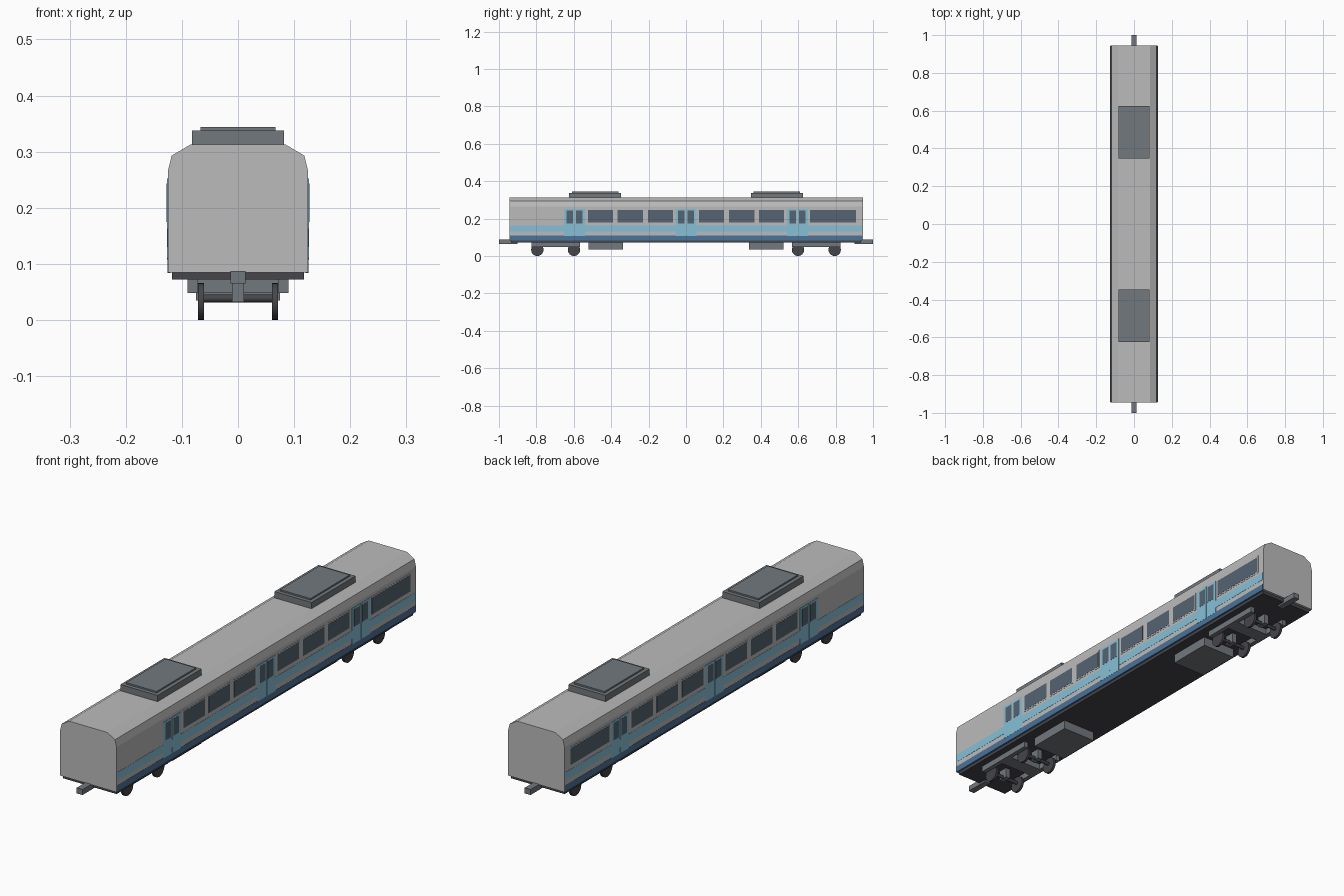
import bpy, bmesh, math

if "Cube" in bpy.data.objects:
    bpy.data.objects.remove(bpy.data.objects["Cube"])


def material(name, r, g, b):
    m = bpy.data.materials.new(name)
    m.diffuse_color = (r, g, b, 1)
    m.use_nodes = True
    m.node_tree.nodes["Principled BSDF"].inputs["Base Color"].default_value = m.diffuse_color
    return m


DARK_BLUE = material("dark_blue", 0.07, 0.17, 0.32)
LIGHT_BLUE = material("light_blue", 0.24, 0.53, 0.68)
GLASS = material("glass", 0.09, 0.13, 0.17)
SHELL = material("shell_grey", 0.5, 0.5, 0.5)
STEEL = material("steel_grey", 0.17, 0.19, 0.21)
BLACK = material("dark_grey", 0.06, 0.06, 0.07)


def finish(name, bm, mat):
    bmesh.ops.recalc_face_normals(bm, faces=bm.faces)
    me = bpy.data.meshes.new(name)
    bm.to_mesh(me)
    bm.free()
    me.materials.append(mat)
    ob = bpy.data.objects.new(name, me)
    bpy.context.collection.objects.link(ob)
    return ob


def box(name, xs, ys, zs, mat):
    bm = bmesh.new()
    bmesh.ops.create_cube(bm, size=1)
    for v in bm.verts:
        for i, (a, b) in enumerate((xs, ys, zs)):
            v.co[i] = a if v.co[i] < 0 else b
    return finish(name, bm, mat)


def sides(name, xs, ys, zs, mat):
    """The same box on the right and left side."""
    box("right_" + name, xs, ys, zs, mat)
    box("left_" + name, (-xs[1], -xs[0]), ys, zs, mat)


def extrude_profile(name, half, y, mat):
    """Symmetric cross-section in x-z, extruded along y."""
    pts = half + [(-x, z) for x, z in reversed(half)]
    bm = bmesh.new()
    face = bm.faces.new([bm.verts.new((x, -y, z)) for x, z in pts])
    ext = bmesh.ops.extrude_face_region(bm, geom=[face])
    bmesh.ops.translate(bm, vec=(0, 2 * y, 0),
                        verts=[g for g in ext["geom"] if isinstance(g, bmesh.types.BMVert)])
    return finish(name, bm, mat)


def cylinder_x(name, xs, y, z, r, n, mat):
    bm = bmesh.new()
    bmesh.ops.create_cone(bm, cap_ends=True, segments=n, radius1=r, radius2=r,
                          depth=xs[1] - xs[0])
    for v in bm.verts:
        v.co = (v.co.z + sum(xs) / 2, v.co.x + y, v.co.y + z)
    ob = finish(name, bm, mat)
    bpy.ops.object.select_all(action="DESELECT")
    ob.select_set(True)
    bpy.context.view_layer.objects.active = ob
    bpy.ops.object.shade_smooth_by_angle(angle=math.radians(35))


# Body shell, roof and underframe
extrude_profile("car_body", [(0.125, 0.085), (0.125, 0.265)], 0.945, SHELL)
extrude_profile("roof", [(0.125, 0.265), (0.118, 0.293), (0.084, 0.313)], 0.945, SHELL)
box("underframe", (-0.118, 0.118), (-0.935, 0.935), (0.072, 0.086), BLACK)

# Painted stripes
sides("lower_stripe", (0.12, 0.1258), (-0.942, 0.942), (0.084, 0.11), DARK_BLUE)
sides("waist_stripe", (0.12, 0.1258), (-0.942, 0.942), (0.13, 0.163), LIGHT_BLUE)

# Double doors with two narrow windows each, and a step below
for c in (-0.596, 0.0, 0.596):
    for s in (-1, 1):
        m = c + s * 0.029
        sides("door_leaf", (0.12, 0.1264), (m - 0.0275, m + 0.0275), (0.108, 0.252), LIGHT_BLUE)
        w = c + s * 0.025
        sides("door_window", (0.12, 0.127), (w - 0.018, w + 0.018), (0.175, 0.243), GLASS)

# Passenger windows with thin frames
windows = [(s * c, 0.067) for c in (0.137, 0.298, 0.456) for s in (-1, 1)] + [(0.786, 0.122)]
for c, h in windows:
    sides("window_frame", (0.12, 0.1258), (c - h - 0.006, c + h + 0.006), (0.174, 0.252), SHELL)
    sides("window_glass", (0.12, 0.1263), (c - h, c + h), (0.18, 0.246), GLASS)

for s in (-1, 1):
    # Roof air units
    c = s * 0.486
    box("roof_unit", (-0.082, 0.082), (c - 0.139, c + 0.139), (0.31, 0.338), STEEL)
    box("roof_unit_lid", (-0.067, 0.067), (c - 0.124, c + 0.124), (0.337, 0.344), STEEL)

    # Underfloor equipment and coupler
    c = s * 0.43
    box("equipment_box", (-0.075, 0.075), (c - 0.092, c + 0.092), (0.035, 0.073), STEEL)
    box("coupler", (-0.013, 0.013), sorted((s * 0.9, s * 1.0)), (0.065, 0.087), STEEL)

    # Bogie frame
    c = s * 0.697
    sides("bogie_beam", (0.072, 0.09), (c - 0.13, c + 0.13), (0.048, 0.073), STEEL)
    box("bogie_bolster", (-0.09, 0.09), (c - 0.03, c + 0.03), (0.048, 0.073), STEEL)

    # Wheelsets
    for y in (c - 0.098, c + 0.098):
        cylinder_x("axle", (-0.065, 0.065), y, 0.0385, 0.007, 12, BLACK)
        box("axle_gearbox", (-0.011, 0.011), (y - 0.02, y + 0.02), (0.032, 0.073), STEEL)
        for side in (-1, 1):
            cylinder_x("wheel", sorted((side * 0.061, side * 0.071)), y, 0.033, 0.033, 24, BLACK)
